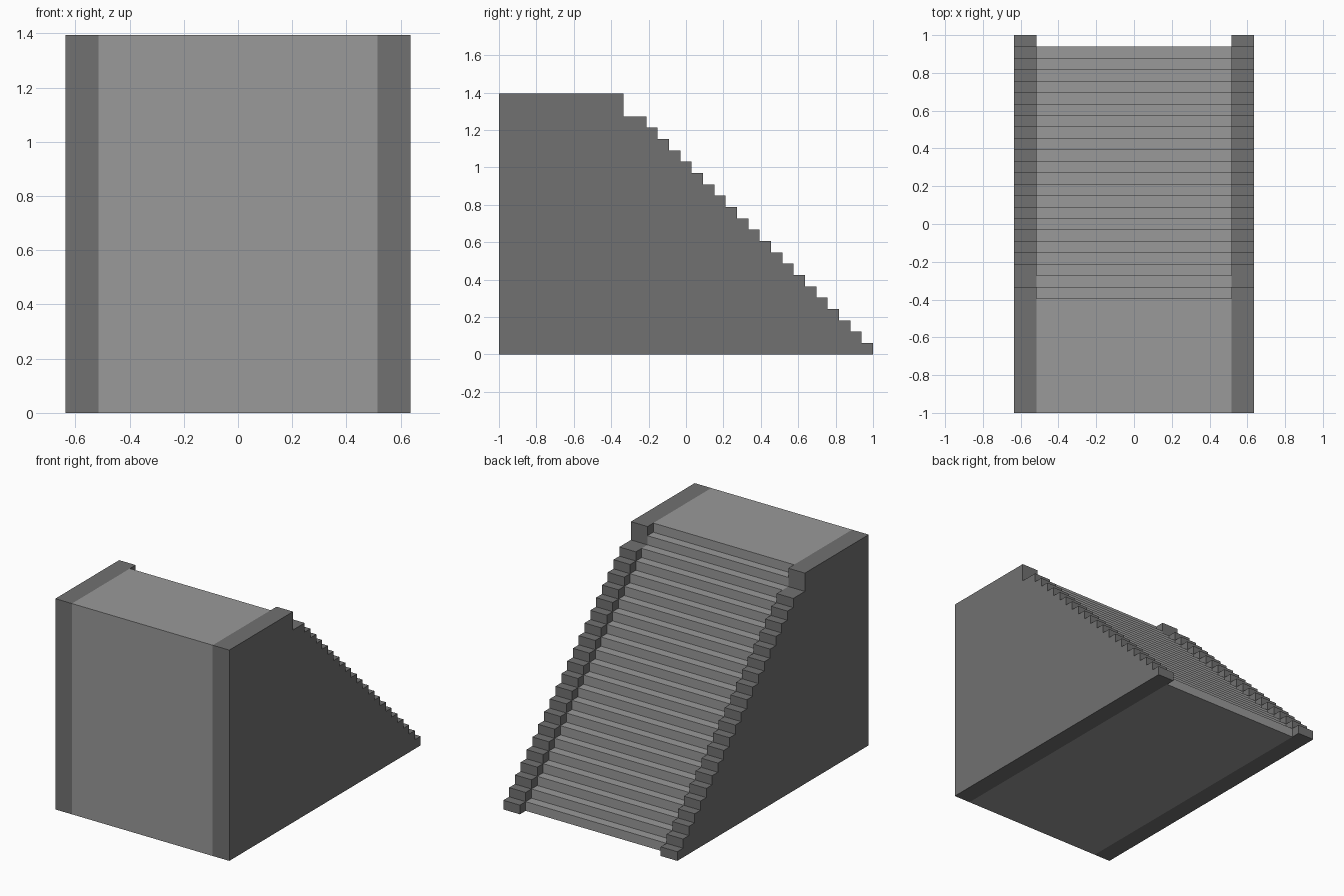
import bpy
import bmesh

cube = bpy.data.objects.get("Cube")
if cube:
    bpy.data.objects.remove(cube, do_unlink=True)

U = 2 / 33  # one step: the whole length is 33 steps


def make_material(name, value):
    mat = bpy.data.materials.new(name)
    mat.use_nodes = True
    color = (value, value, value, 1)
    mat.diffuse_color = color
    mat.node_tree.nodes["Principled BSDF"].inputs["Base Color"].default_value = color
    return mat


def stepped_profile(heights):
    """Outline (y, z) in steps for column heights listed from front to back."""
    points = [(0, 0), (0, heights[0])]
    for j in range(1, len(heights)):
        if heights[j] != heights[j - 1]:
            points += [(j, heights[j - 1]), (j, heights[j])]
    return points + [(len(heights), heights[-1]), (len(heights), 0)]


def extrude_profile(name, profile, x0, x1, mat):
    """Extrude a side outline across x."""
    bm = bmesh.new()
    face = bm.faces.new([bm.verts.new((x0 * U, y * U - 1, z * U)) for y, z in profile])
    result = bmesh.ops.extrude_face_region(bm, geom=[face])
    verts = [v for v in result["geom"] if isinstance(v, bmesh.types.BMVert)]
    bmesh.ops.translate(bm, verts=verts, vec=((x1 - x0) * U, 0, 0))
    bmesh.ops.recalc_face_normals(bm, faces=bm.faces)
    mesh = bpy.data.meshes.new(name)
    bm.to_mesh(mesh)
    bm.free()
    mesh.materials.append(mat)
    obj = bpy.data.objects.new(name, mesh)
    bpy.context.collection.objects.link(obj)
    return obj


light_stone = make_material("light grey stone", 0.32)
dark_stone = make_material("dark grey stone", 0.165)

# Central flight: landing, then one step down at a time
flight = [23] * 10 + [32 - j for j in range(10, 32)]
extrude_profile("stair_flight", stepped_profile(flight), -8.5, 8.5, light_stone)

# Side walls: raised by the landing, then stepping one unit ahead of the stairs
wall = stepped_profile([23] * 11 + [21] + [33 - j for j in range(12, 33)])
extrude_profile("left_side_wall", wall, 8.5, 10.5, dark_stone)
extrude_profile("right_side_wall", wall, -10.5, -8.5, dark_stone)
